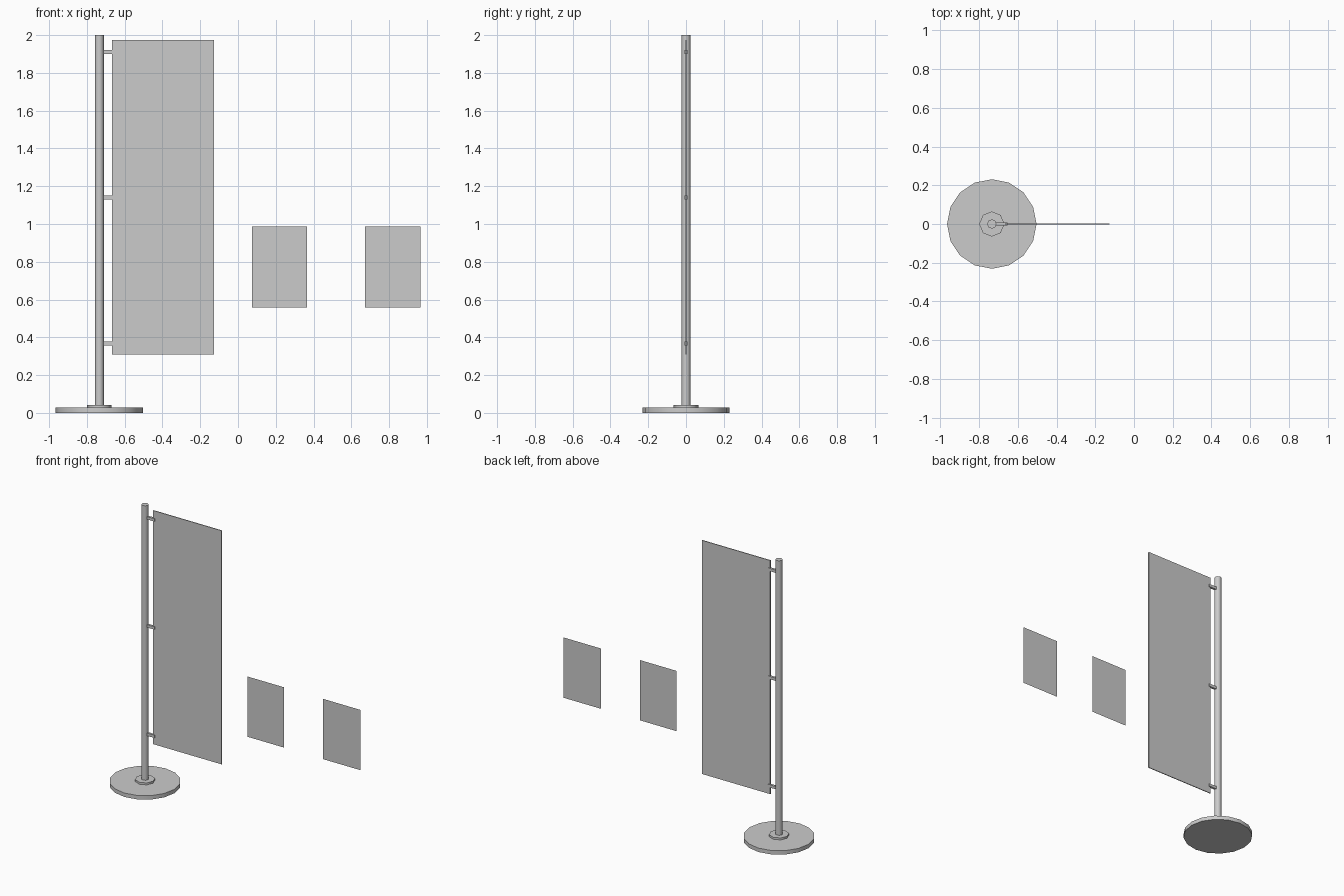
import bpy, math

if "Cube" in bpy.data.objects:
    bpy.data.objects.remove(bpy.data.objects["Cube"])

CX = -0.734  # pole axis


def disc(name, radius, z0, z1, sides):
    bpy.ops.mesh.primitive_cylinder_add(vertices=sides, radius=radius, depth=z1 - z0,
                                        location=(CX, 0, (z0 + z1) / 2))
    ob = bpy.context.object
    ob.name = name
    bpy.ops.object.shade_smooth_by_angle(angle=math.radians(50))
    return ob


def box(name, x0, x1, y, z0, z1):
    bpy.ops.mesh.primitive_cube_add(size=1, location=((x0 + x1) / 2, 0, (z0 + z1) / 2))
    ob = bpy.context.object
    ob.name = name
    ob.scale = (x1 - x0, 2 * y, z1 - z0)
    bpy.ops.object.transform_apply(location=False, rotation=False, scale=True)
    return ob


def sheet(name, x0, x1, z0, z1):
    bpy.ops.mesh.primitive_plane_add(size=1, location=((x0 + x1) / 2, 0, (z0 + z1) / 2),
                                     rotation=(math.pi / 2, 0, 0))
    ob = bpy.context.object
    ob.name = name
    ob.scale = (x1 - x0, z1 - z0, 1)
    bpy.ops.object.transform_apply(location=False, rotation=True, scale=True)
    return ob


# Weighted foot, collar and pole
disc("base", 0.231, 0.0, 0.028, 16)
disc("collar", 0.065, 0.028, 0.042, 8)
disc("pole", 0.024, 0.042, 2.0, 8)

# Banner panel and the arms holding it
box("banner", -0.667, -0.127, 0.003, 0.308, 1.975)
for i, z in enumerate((0.367, 1.14, 1.911)):
    box(f"bracket_{i + 1}", CX + 0.018, -0.654, 0.008, z - 0.01, z + 0.01)

# Two loose single-sided sheets
sheet("small_sheet_left", 0.075, 0.365, 0.558, 0.988)
sheet("small_sheet_right", 0.672, 0.965, 0.558, 0.988)
